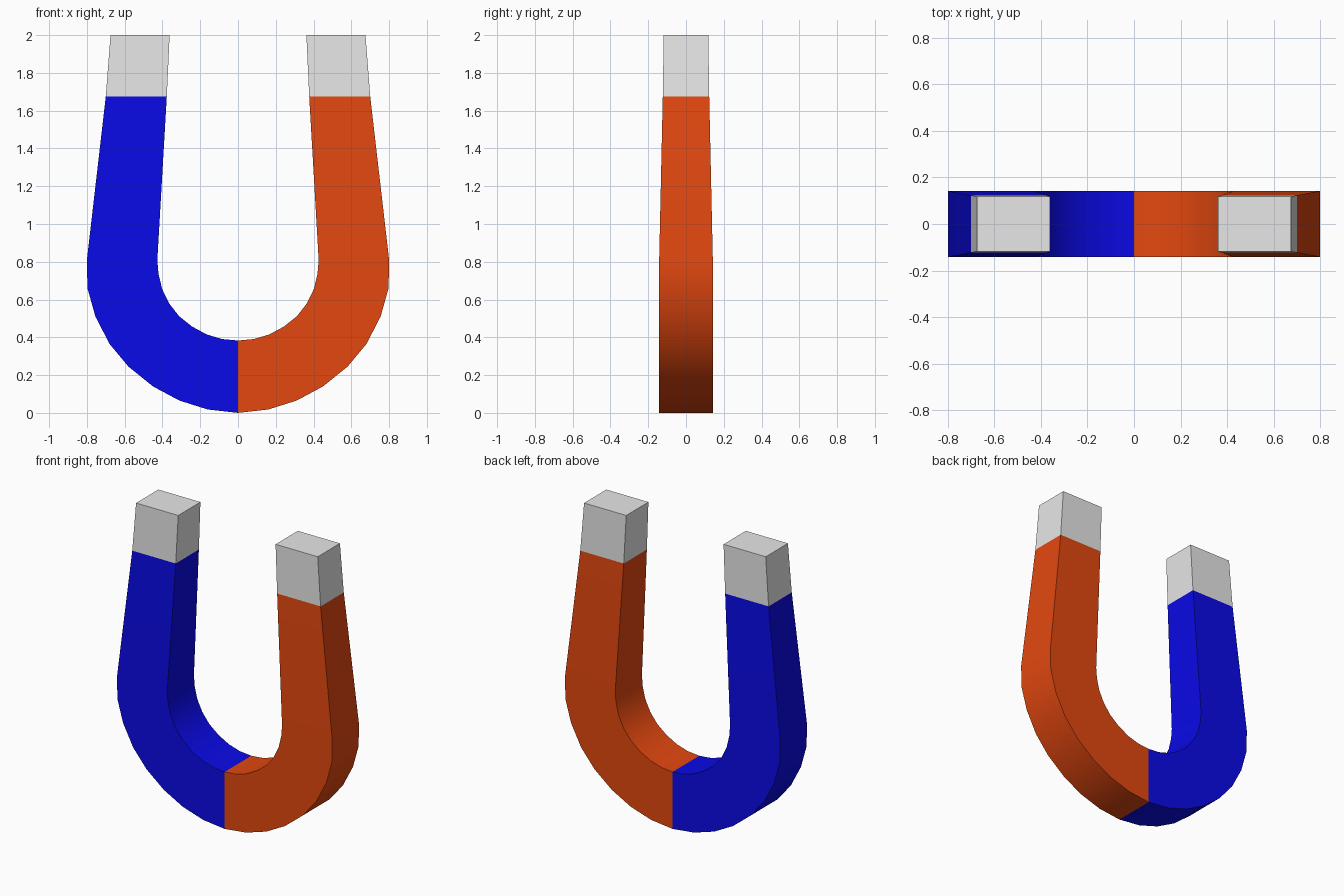
import bpy
import bmesh

cube = bpy.data.objects.get("Cube")
if cube:
    bpy.data.objects.remove(cube, do_unlink=True)


def make_material(name, color):
    mat = bpy.data.materials.new(name)
    mat.use_nodes = True
    mat.diffuse_color = (*color, 1)
    bsdf = next(n for n in mat.node_tree.nodes if n.type == "BSDF_PRINCIPLED")
    bsdf.inputs["Base Color"].default_value = (*color, 1)
    return mat


blue = make_material("blue paint", (0.003, 0.003, 0.8))
orange = make_material("orange red paint", (0.77, 0.065, 0.005))
steel = make_material("pale grey steel", (0.8, 0.8, 0.8))

# Half of the bend, from the bottom middle to the leg: outer and inner edge
outer = [(0, 0), (0.16, 0.018), (0.31, 0.065), (0.45, 0.14), (0.58, 0.245),
         (0.68, 0.365), (0.755, 0.51), (0.797, 0.66), (0.80, 0.81)]
inner = [(0, 0.383), (0.085, 0.391), (0.165, 0.415), (0.243, 0.457), (0.312, 0.512),
         (0.365, 0.58), (0.402, 0.657), (0.421, 0.737), (0.427, 0.81)]

# Each station holds its outer point, inner point and half thickness
bend = [(o, i, 0.142) for o, i in zip(outer, inner)]
leg_top = ((0.70, 1.675), (0.377, 1.675), 0.123)
tip_top = ((0.675, 2.0), (0.362, 2.0), 0.118)


def mirrored(station):
    (ox, oz), (ix, iz), half = station
    return (-ox, oz), (-ix, iz), half


def loft(name, stations, materials, cap_end=False):
    """Join rectangular sections into a tube, open where parts meet."""
    bm = bmesh.new()
    rings = []
    for (ox, oz), (ix, iz), h in stations:
        corners = [(ox, -h, oz), (ox, h, oz), (ix, h, iz), (ix, -h, iz)]
        rings.append([bm.verts.new(c) for c in corners])
    for a, b in zip(rings, rings[1:]):
        for k in range(4):
            n = (k + 1) % 4
            bm.faces.new((a[k], a[n], b[n], b[k]))
    if cap_end:
        bm.faces.new(rings[-1])
    bmesh.ops.recalc_face_normals(bm, faces=bm.faces)
    # The second colour goes on the +x half
    for face in bm.faces:
        if len(materials) > 1 and face.calc_center_median().x > 0:
            face.material_index = 1
    mesh = bpy.data.meshes.new(name)
    bm.to_mesh(mesh)
    bm.free()
    for mat in materials:
        mesh.materials.append(mat)
    obj = bpy.data.objects.new(name, mesh)
    bpy.context.collection.objects.link(obj)
    bpy.ops.object.select_all(action="DESELECT")
    obj.select_set(True)
    bpy.context.view_layer.objects.active = obj
    bpy.ops.object.shade_smooth_by_angle()
    return obj


# Two-coloured horseshoe body
half_body = bend + [leg_top]
loft("horseshoe_body", [mirrored(s) for s in half_body[:0:-1]] + half_body, [blue, orange])

# Bare steel tips
tip = [leg_top, tip_top]
loft("left_tip", tip, [steel], cap_end=True)
loft("right_tip", [mirrored(s) for s in tip], [steel], cap_end=True)
